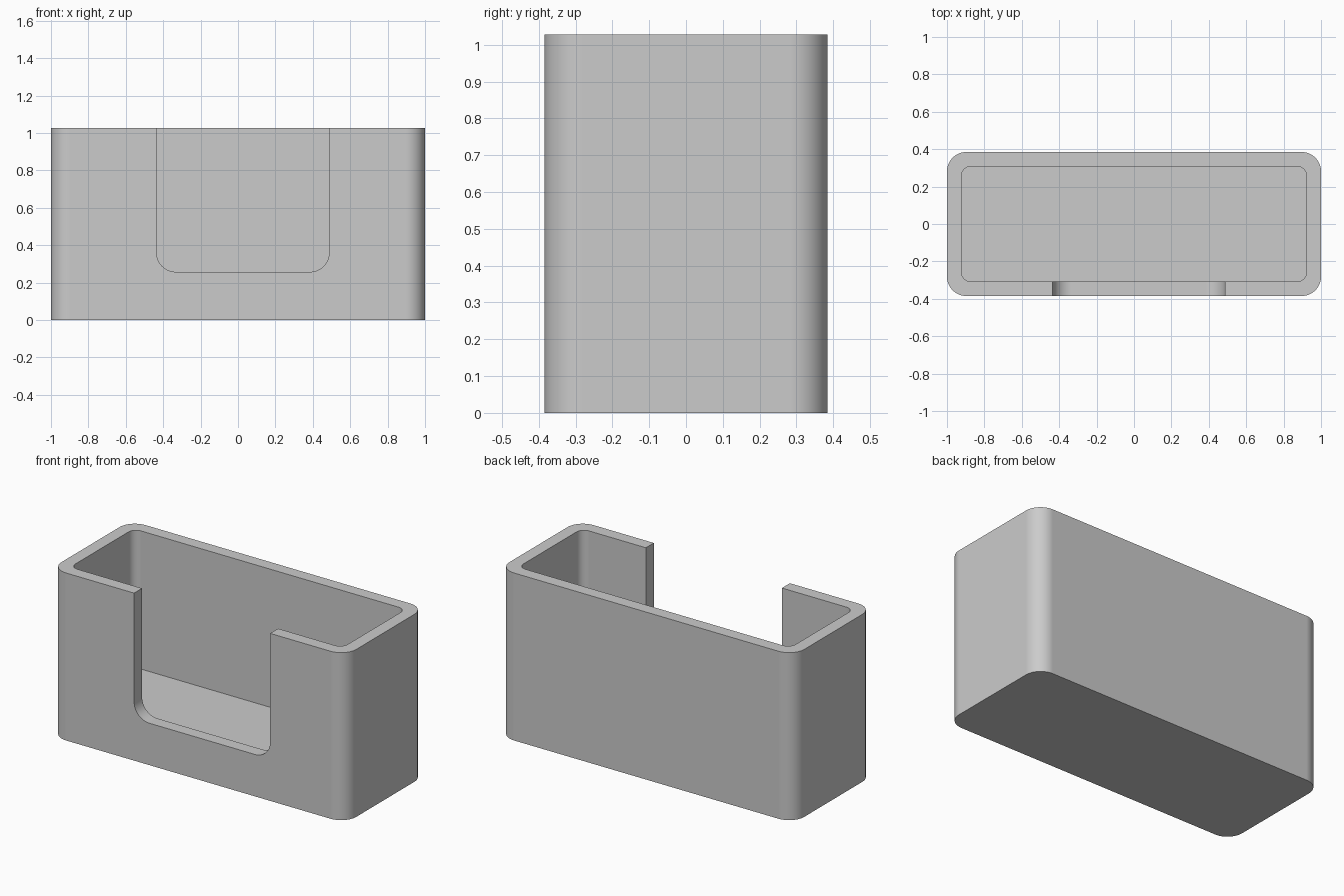
import bpy
import bmesh
from math import sin, cos, pi, radians
from mathutils import Matrix

if "Cube" in bpy.data.objects:
    bpy.data.objects.remove(bpy.data.objects["Cube"], do_unlink=True)

# Main dimensions
WIDTH, DEPTH, HEIGHT = 2.0, 0.769, 1.027
WALL, FLOOR = 0.077, 0.18
NOTCH_X, NOTCH_WIDTH, NOTCH_BOTTOM = 0.026, 0.923, 0.257
STEPS = 12

grey = bpy.data.materials.new("light grey plastic")
grey.use_nodes = True
colour = (0.6, 0.6, 0.6, 1)
grey.diffuse_color = colour
grey.node_tree.nodes["Principled BSDF"].inputs["Base Color"].default_value = colour


def rounded_prism(name, width, depth, height, radius, matrix):
    """Rounded rectangle in local XY, extruded along local Z."""
    bm = bmesh.new()
    ring = []
    for corner, (sx, sy) in enumerate([(1, 1), (-1, 1), (-1, -1), (1, -1)]):
        for i in range(STEPS + 1):
            a = (corner + i / STEPS) * pi / 2
            ring.append(bm.verts.new((sx * (width / 2 - radius) + radius * cos(a),
                                      sy * (depth / 2 - radius) + radius * sin(a), 0)))
    base = bm.faces.new(ring)
    top = bmesh.ops.extrude_face_region(bm, geom=[base])["geom"]
    bmesh.ops.translate(bm, vec=(0, 0, height),
                        verts=[v for v in top if isinstance(v, bmesh.types.BMVert)])
    bmesh.ops.recalc_face_normals(bm, faces=bm.faces)
    bm.transform(matrix)
    mesh = bpy.data.meshes.new(name)
    bm.to_mesh(mesh)
    bm.free()
    mesh.materials.append(grey)
    obj = bpy.data.objects.new(name, mesh)
    bpy.context.collection.objects.link(obj)
    return obj


# Outer body
holder = rounded_prism("open_box", WIDTH, DEPTH, HEIGHT, 0.103, Matrix())

# Hollow interior
cavity = rounded_prism("cavity_cutter", WIDTH - 2 * WALL, DEPTH - 2 * WALL, HEIGHT,
                       0.051, Matrix.Translation((0, 0, FLOOR)))

# Front opening, rounded at its lower corners and open at the rim
notch_height = 1.2
notch = rounded_prism("notch_cutter", NOTCH_WIDTH, notch_height, 0.3, 0.103,
                      Matrix.Translation((NOTCH_X, -DEPTH / 2 + 0.2,
                                          NOTCH_BOTTOM + notch_height / 2))
                      @ Matrix.Rotation(radians(90), 4, "X"))

# Carve the body, then discard the cutters
bpy.context.view_layer.objects.active = holder
holder.select_set(True)
for cutter in (cavity, notch):
    cutter.hide_render = True
    cut = holder.modifiers.new(cutter.name, "BOOLEAN")
    cut.operation = "DIFFERENCE"
    cut.solver = "EXACT"
    cut.object = cutter
    bpy.ops.object.modifier_apply(modifier=cut.name)
    bpy.data.objects.remove(cutter, do_unlink=True)

# Smooth round corners with crisp rims and flat walls
bpy.ops.object.shade_smooth_by_angle(angle=radians(30))
weighted = holder.modifiers.new("flat_walls", "WEIGHTED_NORMAL")
weighted.keep_sharp = True
